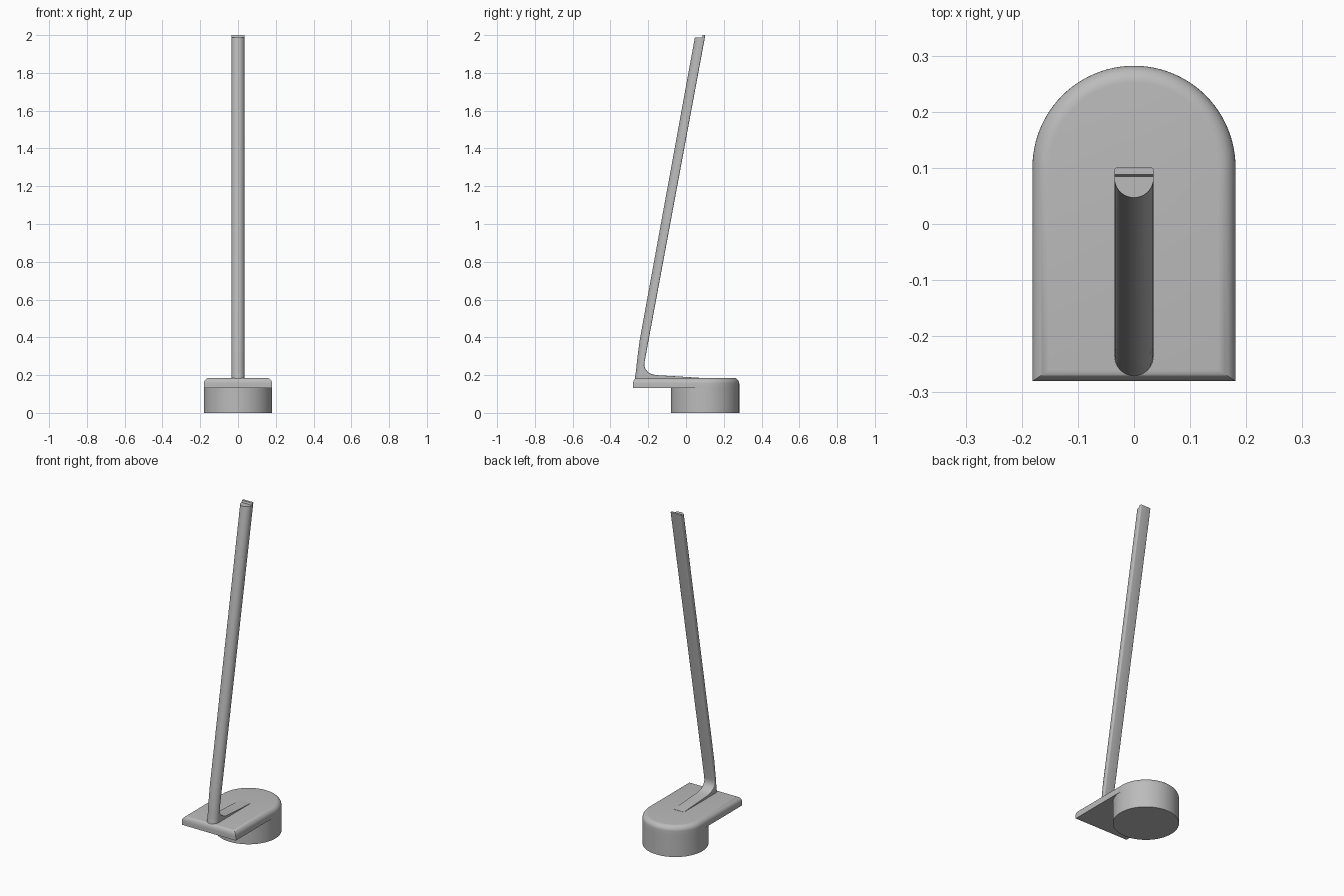
import bpy
import bmesh
from math import sin, cos, pi, radians

old = bpy.data.objects.get("Cube")
if old:
    bpy.data.objects.remove(old, do_unlink=True)

grey = bpy.data.materials.new("plain grey")
grey.use_nodes = True
colour = (0.5, 0.5, 0.5, 1)
grey.diffuse_color = colour
grey.node_tree.nodes["Principled BSDF"].inputs["Base Color"].default_value = colour


def arc(cx, cy, r, start, end, steps):
    """Points on an arc, angles in degrees."""
    angles = [radians(start + (end - start) * i / steps) for i in range(steps + 1)]
    return [(cx + r * cos(a), cy + r * sin(a)) for a in angles]


def loft(name, rings):
    """Skin a stack of (outline, z) rings and cap both ends."""
    bm = bmesh.new()
    loops = [[bm.verts.new((x, y, z)) for x, y in outline] for outline, z in rings]
    for low, high in zip(loops, loops[1:]):
        for i in range(len(low)):
            j = (i + 1) % len(low)
            bm.faces.new((low[i], low[j], high[j], high[i]))
    bm.faces.new(loops[0][::-1])
    bm.faces.new(loops[-1])
    bmesh.ops.recalc_face_normals(bm, faces=bm.faces)
    mesh = bpy.data.meshes.new(name)
    bm.to_mesh(mesh)
    bm.free()
    mesh.materials.append(grey)
    obj = bpy.data.objects.new(name, mesh)
    bpy.context.collection.objects.link(obj)
    bpy.ops.object.select_all(action="DESELECT")
    obj.select_set(True)
    bpy.context.view_layer.objects.active = obj
    bpy.ops.object.shade_smooth_by_angle(angle=radians(35))
    return obj


RADIUS, CENTRE_Y, FRONT = 0.181, 0.101, -0.28
PLATE_LOW, PLATE_TOP, ROUND = 0.132, 0.185, 0.03
HALF = 0.035

# Round foot under the back of the plate
foot = arc(0, CENTRE_Y, RADIUS, 0, 360, 96)[:-1]
loft("foot", [(foot, 0), (foot, PLATE_LOW)])


# Arched plate with a rounded upper rim
def plate_outline(inset):
    r = RADIUS - inset
    y = FRONT + inset * 0.65
    return arc(0, CENTRE_Y, r, 0, 180, 48) + [(-r, y), (r, y)]


rings = [(plate_outline(0), PLATE_LOW)]
for i in range(9):
    a = pi / 2 * i / 8
    rings.append((plate_outline(ROUND * (1 - cos(a))),
                  PLATE_TOP - ROUND * (1 - sin(a))))
loft("plate", rings)


# Leaning handle: round front, flat back, flared into a low rib at its foot
def back_corners(back, r=0.007):
    return (arc(HALF - r, back - r, r, 0, 90, 4)
            + arc(r - HALF, back - r, r, 90, 180, 4))


def handle_outline(front, back):
    return arc(0, front + HALF, HALF, 180, 360, 24) + back_corners(back)


sections = [  # height, front, back
    (0.165, -0.272, 0.09), (0.186, -0.27, 0.07), (0.194, -0.269, -0.06),
    (0.2, -0.268, -0.16), (0.205, -0.267, -0.18), (0.215, -0.266, -0.2),
    (0.23, -0.264, -0.214), (0.25, -0.262, -0.221), (0.27, -0.26, -0.219),
    (0.38, -0.246, -0.199), (1.988, 0.047, 0.1),
]
loft("handle", [(handle_outline(f, b), z) for z, f, b in sections])

# Small raised lip along the back of the handle tip
lip_low = [(-HALF, 0.084), (HALF, 0.084)] + back_corners(0.1)
lip_top = [(-HALF, 0.088), (HALF, 0.088)] + back_corners(0.102)
loft("handle_lip", [(lip_low, 1.987), (lip_top, 2.0)])
